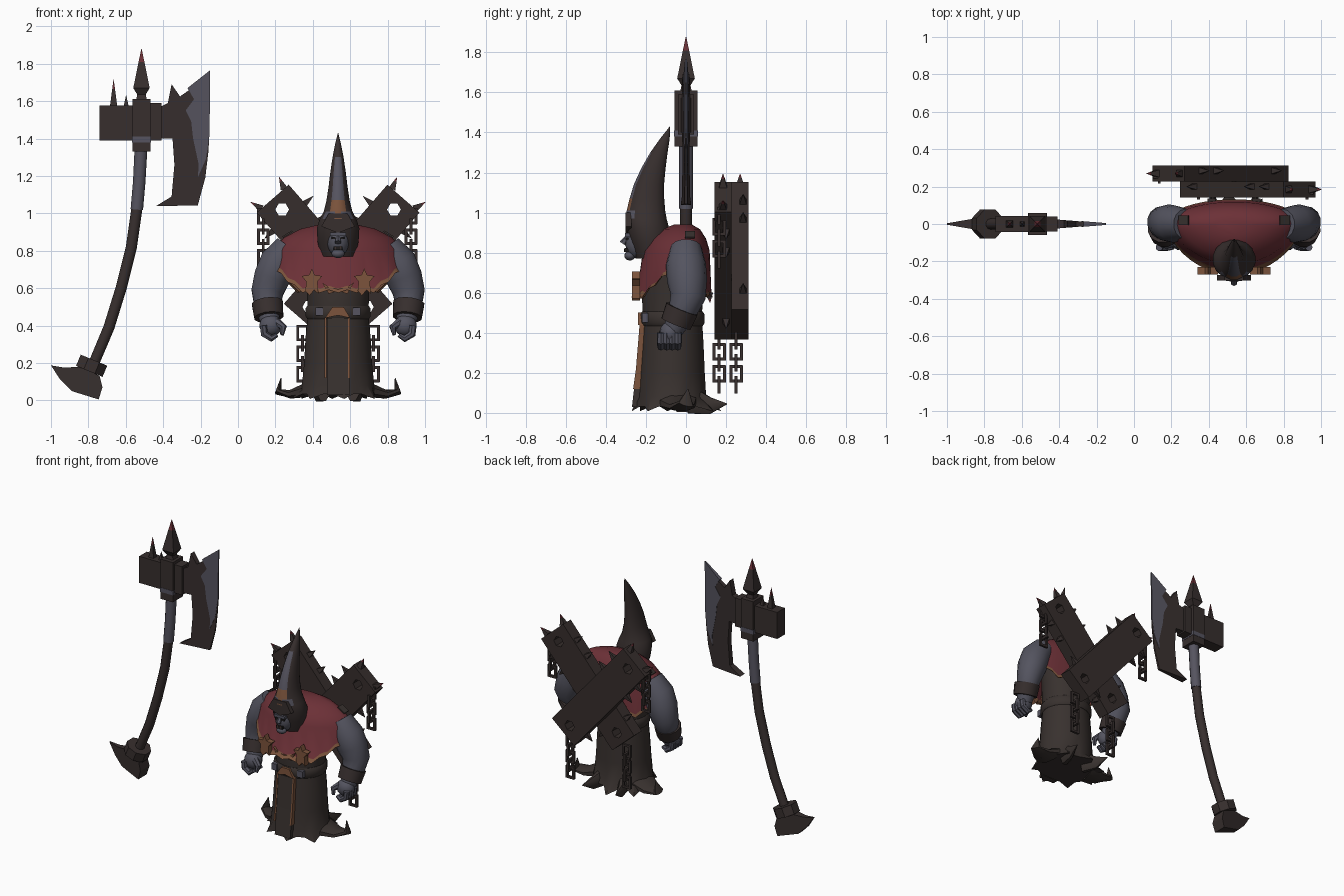
import bpy, bmesh, math
from mathutils import Vector as V, Matrix

cube = bpy.data.objects.get("Cube")
if cube:
    bpy.data.objects.remove(cube, do_unlink=True)

CX = 0.535  # centre line of the figure


def material(name, rgb):
    m = bpy.data.materials.new(name)
    m.use_nodes = True
    m.diffuse_color = (*rgb, 1)
    bsdf = next(n for n in m.node_tree.nodes if n.type == 'BSDF_PRINCIPLED')
    bsdf.inputs['Base Color'].default_value = (*rgb, 1)
    bsdf.inputs['Roughness'].default_value = 0.9
    return m


IRON = material("dark iron", (0.038, 0.028, 0.027))
CLOTH = material("dark cloth", (0.04, 0.031, 0.028))
WOOD = material("dark wood", (0.037, 0.027, 0.025))
SKIN = material("slate skin", (0.088, 0.088, 0.115))
STEEL = material("worn steel", (0.092, 0.088, 0.115))
RED = material("dark red", (0.15, 0.03, 0.038))
TAN = material("tan trim", (0.2, 0.088, 0.045))
BLACK = material("near black", (0.014, 0.012, 0.012))


def finish(name, bm, mats, smooth=None):
    bmesh.ops.recalc_face_normals(bm, faces=bm.faces)
    me = bpy.data.meshes.new(name)
    bm.to_mesh(me)
    bm.free()
    for m in mats:
        me.materials.append(m)
    if smooth:
        me.shade_smooth()
        me.set_sharp_from_angle(angle=math.radians(smooth))
    ob = bpy.data.objects.new(name, me)
    bpy.context.collection.objects.link(ob)
    return ob


def tube(name, path, radii, mats, sides=12, flat=False, smooth=40, seg=None, edit=None):
    """Skin rings along a path; flat keeps every ring level; seg gives a material per segment."""
    bm, rings, path = bmesh.new(), [], [V(p) for p in path]
    for i, p in enumerate(path):
        t = V((0, 0, 1)) if flat else (path[min(i + 1, len(path) - 1)] - path[max(i - 1, 0)]).normalized()
        ref = V((0, 1, 0)) if abs(t.y) < 0.9 else V((1, 0, 0))
        a = ref.cross(t).normalized()
        b = t.cross(a)
        r = radii[i] if isinstance(radii[i], tuple) else (radii[i], radii[i])
        ang = [2 * math.pi * (k + 0.5) / sides for k in range(sides)]
        rings.append([bm.verts.new(p + a * r[0] * math.cos(w) + b * r[1] * math.sin(w)) for w in ang])
    for i in range(len(rings) - 1):
        for k in range(sides):
            n = (k + 1) % sides
            f = bm.faces.new((rings[i][k], rings[i][n], rings[i + 1][n], rings[i + 1][k]))
            f.material_index = seg[i] if seg else 0
    bm.faces.new(rings[0])
    bm.faces.new(rings[-1]).material_index = seg[-1] if seg else 0
    bm.normal_update()
    if edit:
        edit(bm, rings)
    return finish(name, bm, mats, smooth)


def box(name, centre, size, mat, matrix=None):
    bm = bmesh.new()
    bmesh.ops.create_cube(bm, size=1, matrix=Matrix.Translation(centre) @ Matrix.Diagonal((*size, 1)))
    if matrix:
        bm.transform(matrix)
    return finish(name, bm, [mat])


def ball(name, centre, size, mat):
    bm = bmesh.new()
    bmesh.ops.create_uvsphere(bm, u_segments=14, v_segments=9, radius=1,
                              matrix=Matrix.Translation(centre) @ Matrix.Diagonal((*size, 1)))
    return finish(name, bm, [mat], 60)


def prism(name, pts, mat, half, y=0):
    """Extrude an x-z outline both ways in y; half(x) is the half thickness."""
    bm = bmesh.new()
    front, back = [[bm.verts.new((x, y + s * half(x), z)) for x, z in pts] for s in (-1, 1)]
    bm.faces.new(front)
    bm.faces.new(back)
    for i in range(len(pts)):
        j = (i + 1) % len(pts)
        bm.faces.new((front[i], front[j], back[j], back[i]))
    return finish(name, bm, [mat])


def spike(name, base, direction, r, h, tip=IRON):
    base, d = V(base), V(direction).normalized()
    return tube(name, [base, base + d * h * 0.65, base + d * h], [r, r * 0.38, 0.001],
                [IRON, tip], sides=4, smooth=None, seg=[0, 1])


# ---- Great axe ----
AX = -0.516
tube("axe_grip", [(-0.77, 0, 0.2), (-0.69, 0, 0.39), (-0.625, 0, 0.6), (-0.57, 0, 0.82), (-0.54, 0, 1.03)],
     [0.03, 0.031, 0.031, 0.031, 0.031], [IRON], 10)
tube("axe_upper_shaft", [(-0.541, 0, 1.02), (-0.528, 0, 1.17), (-0.518, 0, 1.36)], [0.035, 0.035, 0.036], [STEEL], 10)
box("axe_socket", (AX, 0, 1.47), (0.096, 0.115, 0.28), IRON)
box("socket_steel_band", (AX, 0, 1.395), (0.1, 0.119, 0.03), STEEL)
box("hammer_block", (-0.648, 0, 1.483), (0.185, 0.085, 0.187), IRON)
box("blade_mount", (-0.44, 0, 1.49), (0.062, 0.08, 0.2), IRON)
tube("axe_top_spike", [(AX, 0, 1.6), (AX, 0, 1.635), (AX, 0, 1.67), (AX, 0, 1.81), (AX, 0, 1.88)],
     [0.042, 0.032, 0.062, 0.022, 0.001], [IRON, RED], 4, smooth=None, seg=[0, 0, 0, 1])
spike("hammer_spike_large", (-0.665, 0, 1.57), (0, 0, 1), 0.028, 0.145, RED)
spike("hammer_spike_small", (-0.598, 0, 1.57), (0, 0, 1), 0.02, 0.06)
prism("axe_blade", [(-0.415, 1.4), (-0.415, 1.57), (-0.375, 1.59), (-0.355, 1.69), (-0.31, 1.625), (-0.26, 1.66),
                    (-0.15, 1.765), (-0.15, 1.61), (-0.157, 1.34), (-0.175, 1.19), (-0.215, 1.043),
                    (-0.44, 1.038), (-0.355, 1.09), (-0.34, 1.26), (-0.35, 1.4)],
      IRON, lambda x: 0.003 + 0.08 * (-0.15 - x))
prism("blade_edge", [(-0.149, 1.765), (-0.27, 1.67), (-0.235, 1.61), (-0.28, 1.55), (-0.25, 1.49), (-0.24, 1.4),
                     (-0.21, 1.26), (-0.215, 1.19), (-0.172, 1.29), (-0.152, 1.42)],
      STEEL, lambda x: 0.005 + 0.08 * (-0.15 - x))
tube("pommel_collar", [(-0.795, 0, 0.155), (-0.77, 0, 0.215)], [0.083, 0.083], [IRON], 8, smooth=None)
prism("pommel_spike", [(-1, 0.187), (-0.93, 0.175), (-0.84, 0.18), (-0.74, 0.13), (-0.725, 0.07), (-0.745, 0.005),
                       (-0.89, 0.05), (-0.95, 0.11)], IRON, lambda x: 0.004 + 0.17 * (x + 1))

# ---- Robe ----


def tatter(bm, rings):
    # Ragged hem, pulled into a train at the back
    for k, v in enumerate(rings[0]):
        s = 1.1 if k % 3 == 0 else 0.93
        v.co.x = CX + (v.co.x - CX) * s
        v.co.y = -0.07 + (v.co.y + 0.07) * s + (0.035 if v.co.y > 0.04 and k % 3 == 0 else 0)
        v.co.z += 0.0 if k % 3 == 0 else 0.025


tube("robe_skirt", [(CX, -0.065, 0.008), (CX, -0.07, 0.08), (CX, -0.07, 0.2), (CX, -0.068, 0.34), (CX, -0.068, 0.46)],
     [(0.225, 0.19), (0.195, 0.172), (0.183, 0.165), (0.175, 0.157), (0.163, 0.15)], [CLOTH], 24, True, edit=tatter)
tube("robe_torso", [(CX, -0.068, 0.49), (CX, -0.068, 0.62), (CX, -0.06, 0.8)],
     [(0.165, 0.15), (0.17, 0.155), (0.19, 0.13)], [CLOTH], 20, True)
tube("belt", [(CX, -0.068, z) for z in (0.435, 0.45, 0.49, 0.505)],
     [(0.166, 0.153), (0.176, 0.163), (0.176, 0.163), (0.166, 0.153)], [CLOTH], 24, True)
tube("front_panel", [(CX, -0.21, 0.44), (CX, -0.228, 0.22), (CX, -0.25, 0.03)],
     [(0.085, 0.028)] * 3, [CLOTH], 4, True, smooth=None)
for x in (-0.067, 0.058):
    tube("panel_trim", [(CX + x, -0.212, 0.44), (CX + x, -0.23, 0.22), (CX + x, -0.244, 0.12)],
         [(0.008, 0.028)] * 3, [TAN], 4, True, smooth=None)
for s in (-1, 1):
    tube("hem_curl", [(CX + s * 0.17, -0.04, 0.055), (CX + s * 0.25, -0.02, 0.033), (CX + s * 0.32, 0, 0.045),
                      (CX + s * 0.305, 0.01, 0.12)],
         [(0.04, 0.1), (0.025, 0.07), (0.02, 0.04), 0.002], [CLOTH], 8)
    tube("train_point", [(CX + s * 0.08, 0.03, 0.06), (CX + s * 0.11, 0.12, 0.035), (CX + s * 0.13, 0.205, 0.045)],
         [(0.07, 0.04), (0.045, 0.022), 0.002], [CLOTH], 8)
    box("belt_buckle", (CX + s * 0.1, -0.205, 0.475), (0.04, 0.03, 0.045), STEEL)
prism("belt_cloth", [(CX + x, z) for x, z in ((-0.07, 0.44), (-0.03, 0.5), (0.03, 0.5), (0.065, 0.44), (0, 0.455))],
      TAN, lambda x: 0.02, -0.22)
prism("chest_trim", [(CX + x, z) for x, z in ((-0.085, 0.63), (-0.05, 0.57), (0, 0.585), (0.05, 0.57), (0.085, 0.63),
                                              (0.04, 0.6), (-0.04, 0.6))], TAN, lambda x: 0.02, -0.23)

# ---- Mantle over the shoulders, with a trimmed hem ----
bm = bmesh.new()
N, rings = 40, []
for rx, rf, rb, z in ((0.1, 0.06, 0.03, 0.94), (0.2, 0.12, 0.07, 0.917), (0.29, 0.175, 0.1, 0.87), (0.34, 0.215, 0.118, 0.81),
                      (0.362, 0.245, 0.127, 0), (0.366, 0.272, 0.132, -0.022), (0.352, 0.255, 0.12, -0.018)):
    ring = []
    for k in range(N):
        w = 2 * math.pi * k / N
        c, s = math.cos(w), math.sin(w)
        hem = 0.755 - 0.15 * min(1, abs(s) * 1.25) ** 1.6 + (0.008 if k % 2 else -0.008)
        ring.append(bm.verts.new((CX + rx * c * (1 - 0.14 * max(0, -s)), s * (rb if s > 0 else rf),
                                  z if z > 0.5 else hem + z)))
    rings.append(ring)
for i in range(len(rings) - 1):
    for k in range(N):
        n = (k + 1) % N
        f = bm.faces.new((rings[i][k], rings[i][n], rings[i + 1][n], rings[i + 1][k]))
        f.material_index = 1 if i > 3 else 0
bm.faces.new(rings[0])
finish("mantle", bm, [RED, TAN], 50)
for s in (-1, 1):
    # Star-topped tabs on the chest and dark patches on the shoulders
    star = [(-0.055, 0.665), (-0.015, 0.67), (0, 0.705), (0.015, 0.67), (0.055, 0.665), (0.03, 0.635),
            (0.035, 0.57), (0.012, 0.59), (-0.012, 0.56), (-0.035, 0.585), (-0.03, 0.635)]
    prism("chest_tab", [(CX + s * 0.14 + x, z) for x, z in star], TAN, lambda x: 0.02, -0.25)
    patch = Matrix.Translation((CX + s * 0.27, 0.02, 0.889)) @ Matrix.Rotation(s * 0.55, 4, 'Y')
    box("shoulder_patch", (0, 0, 0), (0.06, 0.05, 0.009), CLOTH, patch)
    spike("mantle_back_point", (CX + s * 0.12, 0.115, 0.6), (0, 0.1, -1), 0.03, 0.05, RED)

# ---- Arms and hands ----
for s in (-1, 1):
    side = "left" if s > 0 else "right"
    P = lambda x, y, z: (CX + s * x, y, z)
    tube(side + "_arm", [P(0.26, 0, 0.82), P(0.32, 0, 0.74), P(0.352, 0.005, 0.66), P(0.378, 0.01, 0.58),
                         P(0.378, -0.02, 0.5), P(0.362, -0.065, 0.41)],
         [0.08, 0.1, 0.1, 0.088, 0.07, 0.05], [SKIN], 14)
    tube(side + "_bracer", [P(0.378, -0.02, 0.52), P(0.37, -0.05, 0.445)], [0.086, 0.08], [IRON], 12)
    ball(side + "_palm", P(0.36, -0.08, 0.4), (0.062, 0.052, 0.058), SKIN)
    for k in range(4):
        y = -0.125 + k * 0.028
        tube(side + "_finger", [P(0.4, y, 0.4), P(0.395, y, 0.355), P(0.355, y, 0.33), P(0.325, y, 0.35)],
             [0.02, 0.021, 0.019, 0.012], [SKIN], 7)
    tube(side + "_thumb", [P(0.33, -0.1, 0.42), P(0.292, -0.12, 0.39), P(0.3, -0.13, 0.35)],
         [0.024, 0.02, 0.01], [SKIN], 7)


# ---- Tall pointed hood and face ----
def paint_hood(bm, rings):
    for f in bm.faces:
        c = f.calc_center_median()
        if abs(f.normal.y) > 0.6 and c.y < -0.09 and f.normal.y < 0 and 0.98 < c.z < 1.27:
            f.material_index = 2 if c.z < 1.045 and abs(c.x - CX) < 0.03 else 1


hood = ((-0.165, 0.77, 0.095, 0.085), (-0.18, 0.85, 0.112, 0.1), (-0.19, 0.92, 0.116, 0.108), (-0.2, 0.97, 0.1, 0.105),
        (-0.2, 1.01, 0.078, 0.098), (-0.195, 1.07, 0.063, 0.088), (-0.185, 1.14, 0.052, 0.077),
        (-0.163, 1.22, 0.042, 0.062), (-0.135, 1.3, 0.03, 0.044), (-0.105, 1.37, 0.016, 0.024), (-0.08, 1.43, 0.001, 0.001))
tube("hood", [(CX, h[0], h[1]) for h in hood], [h[2:] for h in hood], [IRON, STEEL, TAN], 16, True, edit=paint_hood)
ball("face", (CX, -0.245, 0.85), (0.06, 0.058, 0.08), SKIN)
box("brow", (CX, -0.29, 0.888), (0.085, 0.03, 0.018), SKIN)
ball("chin", (CX, -0.28, 0.785), (0.036, 0.028, 0.024), SKIN)
tube("nose", [(CX, -0.29, 0.885), (CX, -0.316, 0.845)], [0.009, 0.018], [SKIN], 6)
box("mouth", (CX, -0.297, 0.813), (0.05, 0.02, 0.02), BLACK)
prism("hood_brow_flap", [(CX - 0.09, 0.93), (CX, 0.895), (CX + 0.09, 0.93), (CX + 0.05, 1), (CX - 0.05, 1)],
      IRON, lambda x: 0.015, -0.287)
for s in (-1, 1):
    box("eye", (CX + s * 0.024, -0.293, 0.868), (0.022, 0.02, 0.012), BLACK)
    spike("tooth", (CX + s * 0.014, -0.307, 0.803), (0, 0, 1), 0.005, 0.022, TAN)

# ---- Crossed planks, spikes and chains on the back ----
for name, x, y, ang in (("outer", 0.4625, 0.27, 49), ("inner", 0.6075, 0.185, 131)):
    M = Matrix.Translation((x, y, 0.76)) @ Matrix.Rotation(math.radians(ang), 4, 'Y')
    plank = box(name + "_plank", (0, 0, 0), (0.844, 0.085, 0.227), WOOD, M)
    for end in (-0.345, 0.345):
        hole = tube("hole_cutter", [M @ V((end, -0.2, 0)), M @ V((end, 0.2, 0))], [0.037, 0.037], [BLACK], 6, smooth=None)
        mod = plank.modifiers.new("hole", 'BOOLEAN')
        mod.operation, mod.solver, mod.object = 'DIFFERENCE', 'EXACT', hole
        bpy.context.view_layer.objects.active = plank
        bpy.ops.object.modifier_apply(modifier=mod.name)
        bpy.data.objects.remove(hole, do_unlink=True)
    R = M.to_3x3()
    for z in (-0.08, 0.08):
        spike(name + "_end_spike", M @ V((-0.42, 0, z)), R @ V((-1, 0, z * 4)), 0.028, 0.07, RED)
        for px in (-0.29, -0.17, 0.3):
            spike(name + "_edge_spike", M @ V((px, 0.015, z * 1.41)), R @ V((0, 0, z)), 0.024, 0.06)


def chain(name, x, y, top):
    for i in range(5):
        bm = bmesh.new()
        for d in (-1, 1):  # each link is a square frame of four bars
            for c, size in (((d * 0.026, 0, 0), (0.015, 0.016, 0.085)), ((0, 0, d * 0.036), (0.065, 0.016, 0.015))):
                bmesh.ops.create_cube(bm, size=1, matrix=Matrix.Translation(c) @ Matrix.Diagonal((*size, 1)))
        turn = Matrix.Rotation(math.pi / 2 * (i % 2), 4, 'Z')
        bm.transform(Matrix.Translation((x, y, top - i * 0.055)) @ turn)
        finish(name, bm, [IRON])


chain("outer_upper_chain", 0.135, 0.25, 0.985)
chain("inner_upper_chain", 0.925, 0.165, 0.985)
chain("outer_lower_chain", 0.725, 0.25, 0.36)
chain("inner_lower_chain", 0.345, 0.165, 0.36)
